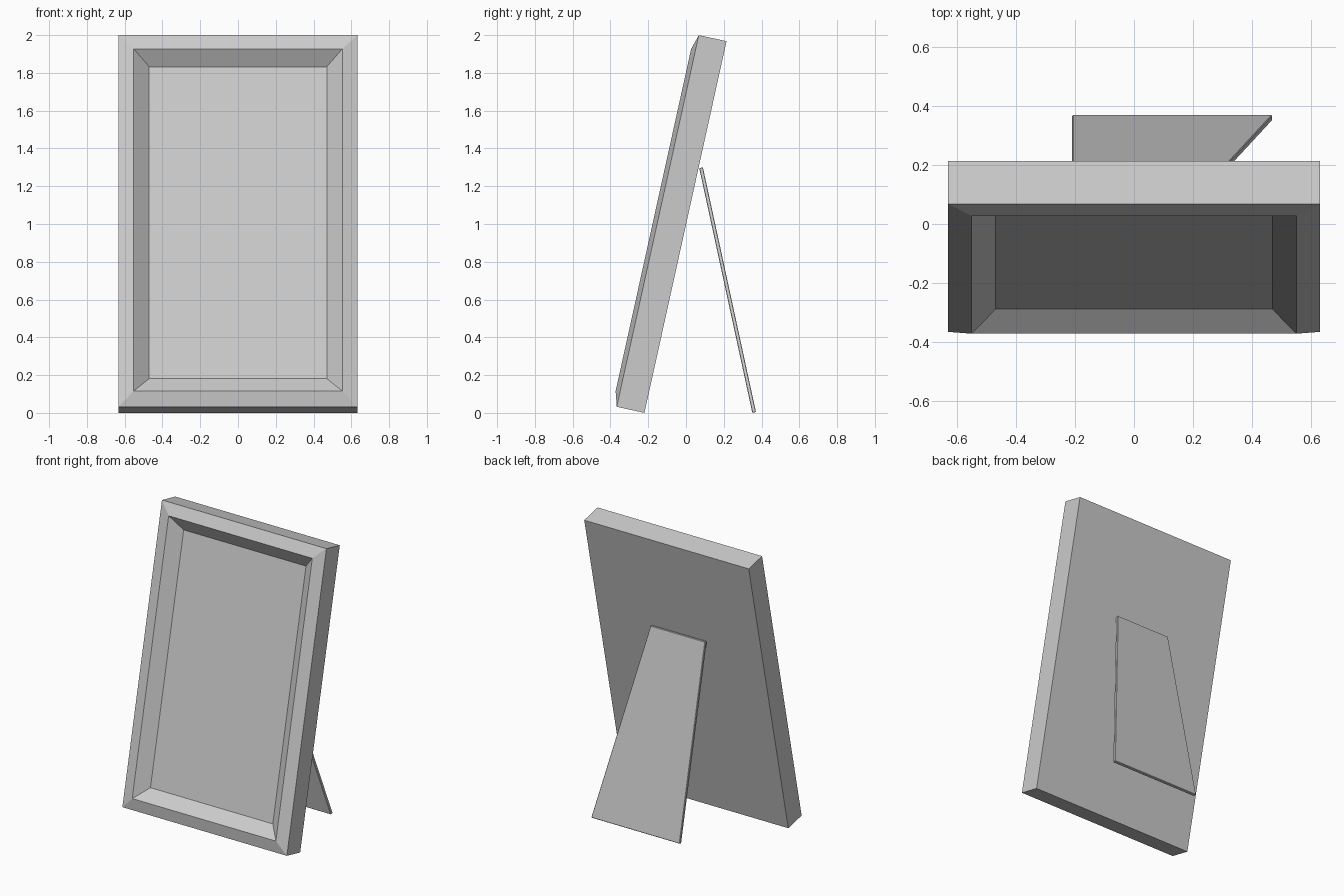
import bpy, bmesh, math
from mathutils import Vector

if "Cube" in bpy.data.objects:
    bpy.data.objects.remove(bpy.data.objects["Cube"])

TILT = math.radians(12.45)
W, H = 0.632, 2.015                      # half width and height of the frame
BASE = Vector((0, -0.22, 0))             # rear bottom edge rests on the floor
UP = Vector((0, math.sin(TILT), math.cos(TILT)))
FWD = Vector((0, -math.cos(TILT), math.sin(TILT)))


def rect(bm, inset, depth):
    """Rectangle of verts in the leaning plane, inset from the outer edge."""
    x = W - inset
    return [bm.verts.new(BASE + Vector((sx * x, 0, 0)) + UP * u + FWD * depth)
            for sx, u in ((-1, inset), (1, inset), (1, H - inset), (-1, H - inset))]


def bridge(bm, a, b):
    n = len(a)
    for i in range(n):
        j = (i + 1) % n
        bm.faces.new((a[i], a[j], b[j], b[i]))


def finish(bm, name):
    me = bpy.data.meshes.new(name)
    bm.to_mesh(me)
    bm.free()
    ob = bpy.data.objects.new(name, me)
    bpy.context.collection.objects.link(ob)
    return ob


# Frame: flat back, side walls, border rising to a ridge, bevel down to the picture
bm = bmesh.new()
loops = [rect(bm, i, d) for i, d in ((0, 0), (0, 0.15), (0.08, 0.174), (0.162, 0.107))]
for a, b in zip(loops, loops[1:]):
    bridge(bm, a, b)
bm.faces.new(loops[0][::-1])
finish(bm, "frame")

# Picture panel closing the opening
bm = bmesh.new()
bm.faces.new(rect(bm, 0.162, 0.107))
finish(bm, "picture_panel")

# Easel stand: thin plate, one straight edge and one slanted edge
bm = bmesh.new()
top, bottom = (0.07, 1.296), (0.351, 0.0)
dy, dz = bottom[0] - top[0], top[1] - bottom[1]
thick = Vector((0, dz, dy)).normalized() * 0.02
outline = [Vector((x, *p)) for x, p in
           ((-0.21, bottom), (0.47, bottom), (0.21, top), (-0.21, top))]
front = [bm.verts.new(p) for p in outline]
back = [bm.verts.new(p + thick) for p in outline]
bridge(bm, front, back)
bm.faces.new(front)
bm.faces.new(back[::-1])
bmesh.ops.recalc_face_normals(bm, faces=bm.faces)
stand = finish(bm, "easel_stand")
bev = stand.modifiers.new("soft_edges", 'BEVEL')
bev.width = 0.003
bev.segments = 1
